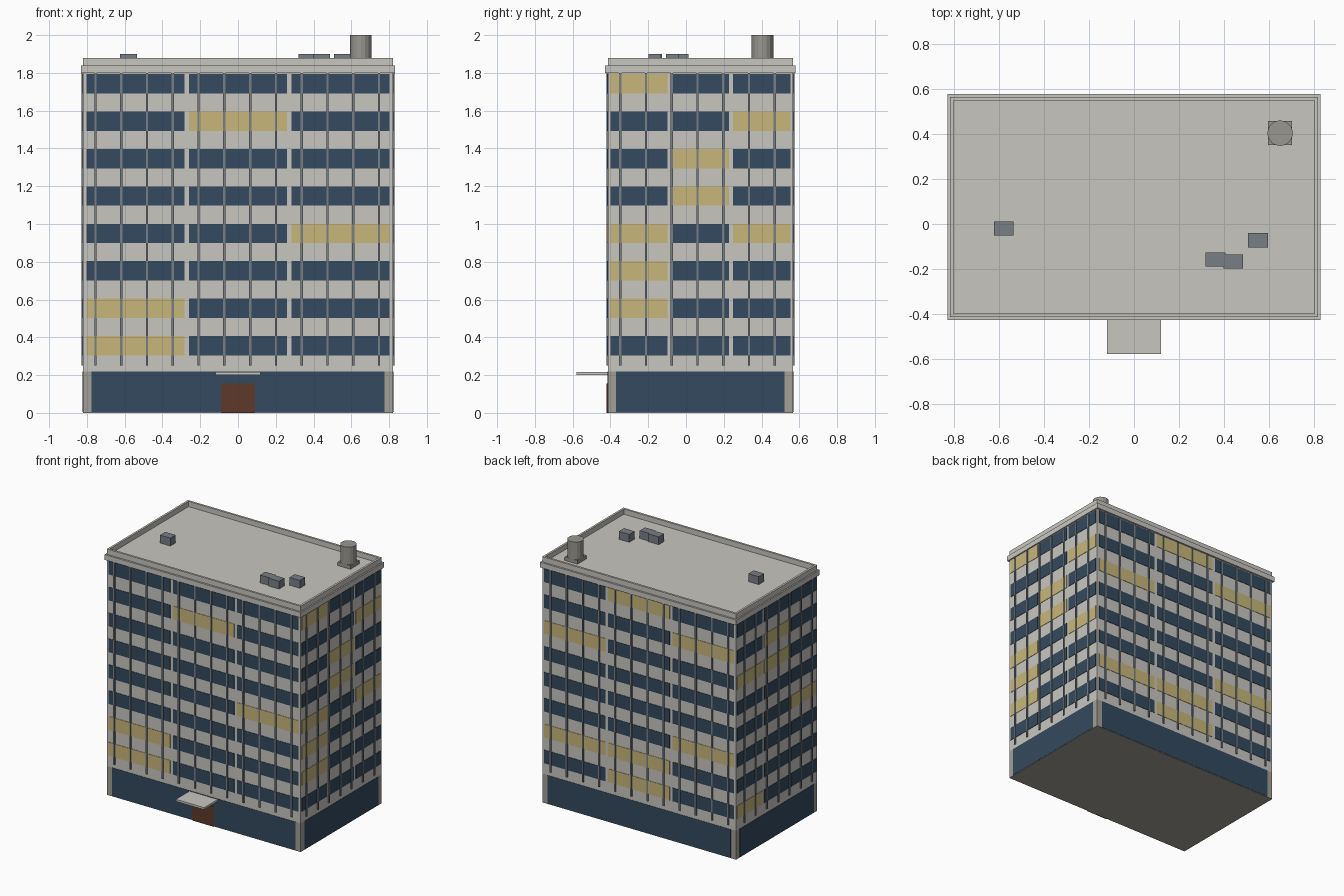
import bpy, bmesh
from mathutils import Matrix, Vector

cube = bpy.data.objects.get("Cube")
if cube:
    bpy.data.objects.remove(cube)


def material(name, r, g, b):
    m = bpy.data.materials.new(name)
    m.diffuse_color = (r, g, b, 1)
    m.use_nodes = True
    m.node_tree.nodes["Principled BSDF"].inputs["Base Color"].default_value = (r, g, b, 1)
    return m


CONCRETE = material("light concrete", 0.58, 0.565, 0.53)
STONE = material("grey stone", 0.36, 0.35, 0.31)
GLASS = material("dark blue glass", 0.034, 0.067, 0.112)
LIT = material("lit window yellow", 0.58, 0.47, 0.195)
METAL = material("grey metal", 0.19, 0.21, 0.235)
WOOD = material("brown door", 0.11, 0.042, 0.023)
TANK = material("tank grey", 0.32, 0.31, 0.28)


def build(name, boxes, *mats):
    """One object from boxes given as (low corner, high corner, material index)."""
    bm = bmesh.new()
    for low, high, index in boxes:
        low, high = Vector(low), Vector(high)
        size = Matrix.Diagonal(high - low).to_4x4()
        verts = bmesh.ops.create_cube(
            bm, size=1, matrix=Matrix.Translation((low + high) / 2) @ size)["verts"]
        for face in {f for v in verts for f in v.link_faces}:
            face.material_index = index
    mesh = bpy.data.meshes.new(name)
    bm.to_mesh(mesh)
    bm.free()
    for m in mats:
        mesh.materials.append(m)
    obj = bpy.data.objects.new(name, mesh)
    bpy.context.collection.objects.link(obj)
    return obj


# Overall sizes: centre depth, half width, half depth
CY, HX, HY = 0.076, 0.82, 0.49
BASE, TOP, ROOF, RIM = 0.22, 1.8, 1.84, 1.88
FLOORS, PITCH, SILL, WIN_H = 8, 0.198, 0.305, 0.102


def slab(hx, hy, z0, z1):
    return ((-hx, CY - hy, z0), (hx, CY + hy, z1), 0)


def wall_box(axis, sign, u0, u1, z0, z1, proud, index=0):
    """Box lying on a facade; axis 0 faces x, axis 1 faces y."""
    plane = sign * HX if axis == 0 else CY + sign * HY
    d0, d1 = sorted((plane - sign * 0.004, plane + sign * proud))
    if axis == 0:
        return ((d0, u0, z0), (d1, u1, z1), index)
    return ((u0, d0, z0), (u1, d1, z1), index)


# Main volumes
build("ground_floor", [slab(HX, HY, 0, BASE)], STONE)
build("upper_walls", [slab(HX, HY, BASE, TOP)], CONCRETE)
build("cornice_and_roof", [slab(HX + 0.01, HY + 0.014, TOP, ROOF)], CONCRETE)

# Parapet around the roof
T = 0.016
rim = []
for s in (-1, 1):
    x0, x1 = sorted((s * HX, s * (HX - T)))
    rim.append(((x0, CY - HY, ROOF), (x1, CY + HY, RIM), 0))
    y0, y1 = sorted((CY + s * HY, CY + s * (HY - T)))
    rim.append(((T - HX, y0, ROOF), (HX - T, y1, RIM), 0))
build("parapet", rim, CONCRETE)

# Facades: axis, sign, and lit windows as (floor, bay) with bays counted along the axis
FACADES = {
    "front": (1, -1, {(0, 0), (1, 0), (3, 2), (6, 1)}),
    "back": (1, 1, {(0, 1), (1, 1), (1, 2), (2, 0), (5, 2), (6, 0), (7, 1)}),
    "left": (0, 1, {(1, 0), (2, 0), (3, 0), (3, 2), (4, 1), (5, 1), (6, 2), (7, 0)}),
    "right": (0, -1, {(0, 2), (3, 0), (5, 1), (5, 2), (6, 1)}),
}
for side, (axis, sign, lit) in FACADES.items():
    centre, bay, width = (0, 0.543, 0.52) if axis else (CY, 0.325, 0.304)
    windows = []
    for floor in range(FLOORS):
        z = SILL + floor * PITCH
        for b in range(3):
            u = centre + (b - 1) * bay
            windows.append(wall_box(axis, sign, u - width / 2, u + width / 2,
                                    z, z + WIN_H, 0.003, int((floor, b) in lit)))
    build(side + "_windows", windows, GLASS, LIT)

    # Slim vertical fins
    count, middle = (12, -0.004) if axis else (7, 0.061)
    fins = []
    for i in range(count):
        u = middle + (i - (count - 1) / 2) * 0.1365
        fins.append(wall_box(axis, sign, u - 0.006, u + 0.006, 0.25, TOP, 0.008))
    build(side + "_fins", fins, METAL)

    # Ground floor glazing between the corner piers
    half = (HX if axis else HY) - 0.044
    build(side + "_shopfront",
          [wall_box(axis, sign, centre - half, centre + half, 0.004, BASE, 0.002)], GLASS)

# Entrance
front = CY - HY
build("entrance_door", [wall_box(1, -1, -0.09, 0.09, 0, 0.155, 0.006)], WOOD)
build("entrance_canopy", [((-0.12, -0.58, 0.2), (0.12, front, 0.216), 0)], CONCRETE)

# Rooftop units
units = []
for x, y in ((-0.58, -0.02), (0.363, -0.158), (0.442, -0.167), (0.553, -0.073)):
    units.append(((x - 0.044, y - 0.032, ROOF), (x + 0.044, y + 0.032, 1.9), 0))
build("roof_units", units, METAL)

# Water tank on its plinth
TX, TY = 0.651, 0.405
build("tank_plinth", [((TX - 0.054, TY - 0.054, ROOF), (TX + 0.054, TY + 0.054, 1.868), 0)], TANK)
bpy.ops.mesh.primitive_cylinder_add(vertices=16, radius=0.057, depth=2 - 1.868,
                                    location=(TX, TY, (2 + 1.868) / 2))
tank = bpy.context.object
tank.name = "water_tank"
tank.data.materials.append(TANK)
